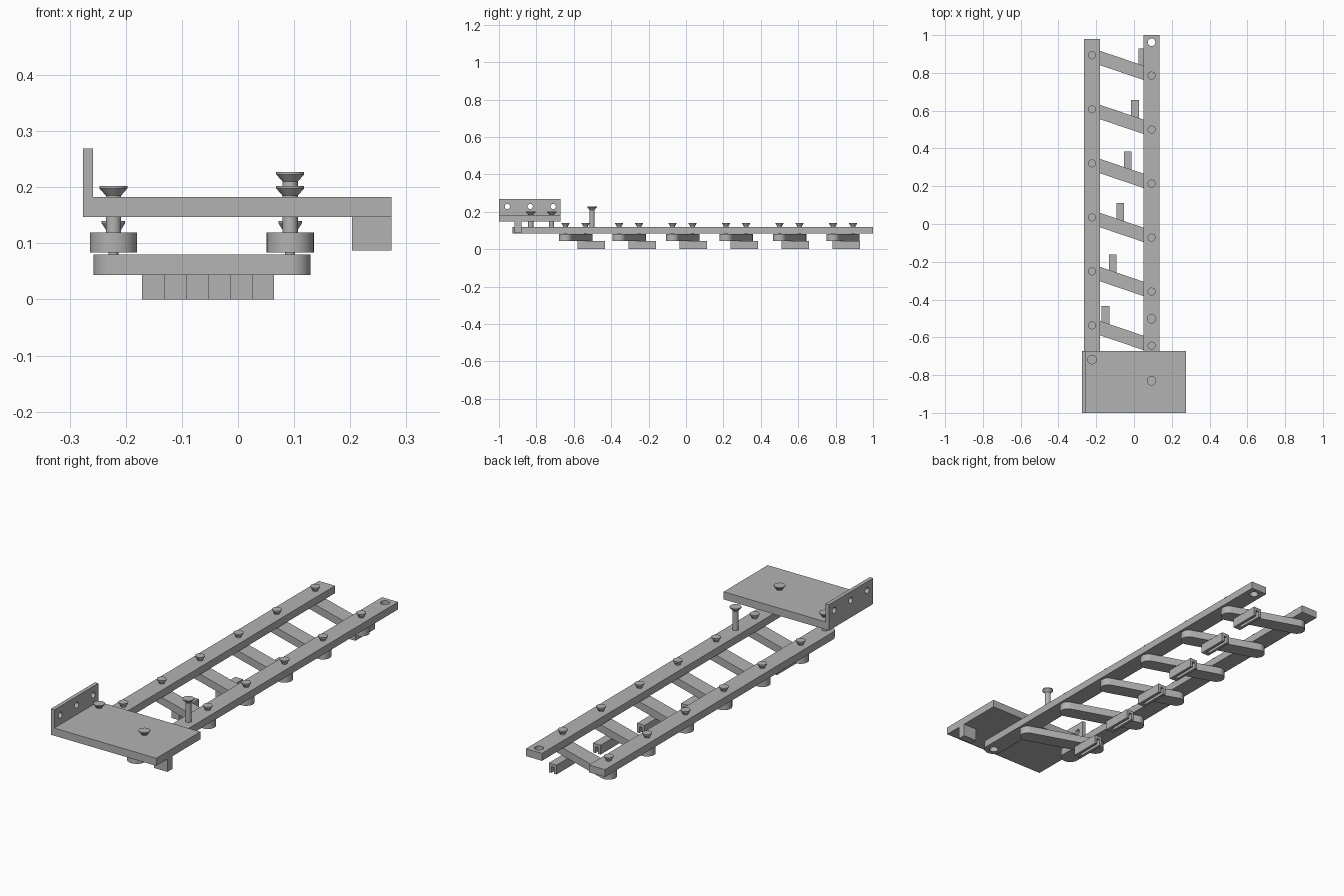
import bpy, bmesh, math
from mathutils import Vector

if "Cube" in bpy.data.objects:
    bpy.data.objects.remove(bpy.data.objects["Cube"])

grey = bpy.data.materials.new("light grey")
grey.use_nodes = True
grey.diffuse_color = (0.45, 0.45, 0.45, 1)
grey.node_tree.nodes["Principled BSDF"].inputs["Base Color"].default_value = grey.diffuse_color


def finish(name, bm):
    bmesh.ops.recalc_face_normals(bm, faces=bm.faces[:])
    mesh = bpy.data.meshes.new(name)
    bm.to_mesh(mesh)
    bm.free()
    mesh.materials.append(grey)
    ob = bpy.data.objects.new(name, mesh)
    bpy.context.collection.objects.link(ob)
    return ob


def extrude(name, outline, z0, z1):
    """Solid prism from a flat outline."""
    bm = bmesh.new()
    face = bm.faces.new([bm.verts.new((x, y, z0)) for x, y in outline])
    res = bmesh.ops.extrude_face_region(bm, geom=[face])
    verts = [v for v in res["geom"] if isinstance(v, bmesh.types.BMVert)]
    bmesh.ops.translate(bm, vec=(0, 0, z1 - z0), verts=verts)
    return finish(name, bm)


def box(name, x0, x1, y0, y1, z0, z1):
    return extrude(name, [(x0, y0), (x1, y0), (x1, y1), (x0, y1)], z0, z1)


def arc(cx, cy, r, start, n=16):
    """Half circle, counter-clockwise from the start angle."""
    angles = [start + math.pi * i / n for i in range(n + 1)]
    return [(cx + r * math.cos(a), cy + r * math.sin(a)) for a in angles]


def lathe(name, x, y, profile, n=32):
    """Turned solid from (radius, z) pairs, bottom to top."""
    bm = bmesh.new()
    rings = []
    for r, z in profile:
        rings.append([bm.verts.new((x + r * math.cos(math.tau * i / n),
                                    y + r * math.sin(math.tau * i / n), z)) for i in range(n)])
    for a, b in zip(rings, rings[1:]):
        for i in range(n):
            j = (i + 1) % n
            bm.faces.new((a[i], a[j], b[j], b[i]))
    bm.faces.new(rings[0])
    bm.faces.new(rings[-1])
    return finish(name, bm)


def cut(ob, cutter):
    mod = ob.modifiers.new("cut", "BOOLEAN")
    mod.operation = "DIFFERENCE"
    mod.solver = "EXACT"
    mod.object = cutter
    cutter.hide_render = True
    bpy.context.view_layer.objects.active = ob
    bpy.ops.object.modifier_apply(modifier=mod.name)
    bpy.data.objects.remove(cutter)


LEFT_X, RIGHT_X = -0.222, 0.093
RAIL_BOTTOM, RAIL_TOP = 0.084, 0.119
ARM_BOTTOM, ARM_TOP = 0.044, 0.08
PLATE_BOTTOM, PLATE_TOP = 0.147, 0.183
RAIL_R, ARM_R = 0.042, 0.036
smooth = []


# Long rails, rounded at the front and square at the back
def rail(name, x, front, back):
    outline = arc(x, front, RAIL_R, math.pi) + [(x + RAIL_R, back), (x - RAIL_R, back)]
    ob = extrude(name, outline, RAIL_BOTTOM, RAIL_TOP)
    smooth.append(ob)
    return ob


rail("rail_negative_x", LEFT_X, -0.718, 0.98)
long_rail = rail("rail_positive_x", RIGHT_X, -0.886, 1.0)
for y in (-0.886, 0.962):
    cut(long_rail, lathe("rail_hole", RIGHT_X, y, [(0.02, 0.05), (0.02, 0.15)]))


# Countersunk screws: shank, flaring cone and thin rim
def screw(name, x, y, bottom, top, shank, head, depth):
    smooth.append(lathe(name, x, y, [(shank, bottom), (shank, top - depth),
                                     (head, top - 0.004), (head, top)]))


# Slanted arms with pivots, and a slotted fork under each
for i in range(6):
    yl, yr = -0.537 + 0.286 * i, -0.644 + 0.286 * i
    a = math.atan2(yr - yl, RIGHT_X - LEFT_X)
    outline = (arc(RIGHT_X, yr, ARM_R, a - math.pi / 2)
               + arc(LEFT_X, yl, ARM_R, a + math.pi / 2))
    smooth.append(extrude(f"cross_arm_{i}", outline, ARM_BOTTOM, ARM_TOP))
    for side, x, y in (("negative_x", LEFT_X, yl), ("positive_x", RIGHT_X, yr)):
        lathe(f"pivot_pin_{side}_{i}", x, y, [(0.009, 0.07), (0.009, 0.09)])
        screw(f"pivot_screw_{side}_{i}", x, y, 0.11, 0.14, 0.012, 0.021, 0.018)

    fx, fy = -0.171 + 0.0391 * i, -0.58 + 0.2725 * i
    fork = box(f"fork_{i}", fx, fx + 0.04, fy, fy + 0.147, 0, ARM_BOTTOM)
    cut(fork, box("fork_slot", fx + 0.013, fx + 0.027, fy + 0.02, fy + 0.2, -0.02, 0.03))

# Tall handle screw on the longer rail
screw("handle_screw", RIGHT_X, -0.502, 0.11, 0.227, 0.0135, 0.025, 0.017)

# Mounting plate with an upright drilled flange and a stop block
box("mounting_plate", -0.276, 0.274, -1.0, -0.672, PLATE_BOTTOM, PLATE_TOP)
flange = box("flange", -0.276, -0.258, -1.0, -0.672, PLATE_TOP, 0.269)
for y in (-0.955, -0.833, -0.71):
    drill = lathe("flange_drill", 0, 0, [(0.014, -0.05), (0.014, 0.05)])
    drill.rotation_euler.y = math.pi / 2
    drill.location = Vector((-0.267, y, 0.228))
    bpy.context.view_layer.update()
    cut(flange, drill)
box("stop_block", 0.203, 0.274, -0.917, -0.88, 0.087, PLATE_BOTTOM)
for x, y in ((LEFT_X, -0.718), (RIGHT_X, -0.83)):
    screw("plate_screw", x, y, 0.1, 0.202, 0.0135, 0.025, 0.017)

# Smooth the round parts, keeping edges sharp
bpy.ops.object.select_all(action="DESELECT")
for ob in smooth:
    ob.select_set(True)
bpy.context.view_layer.objects.active = smooth[0]
bpy.ops.object.shade_smooth_by_angle(angle=math.radians(30))
